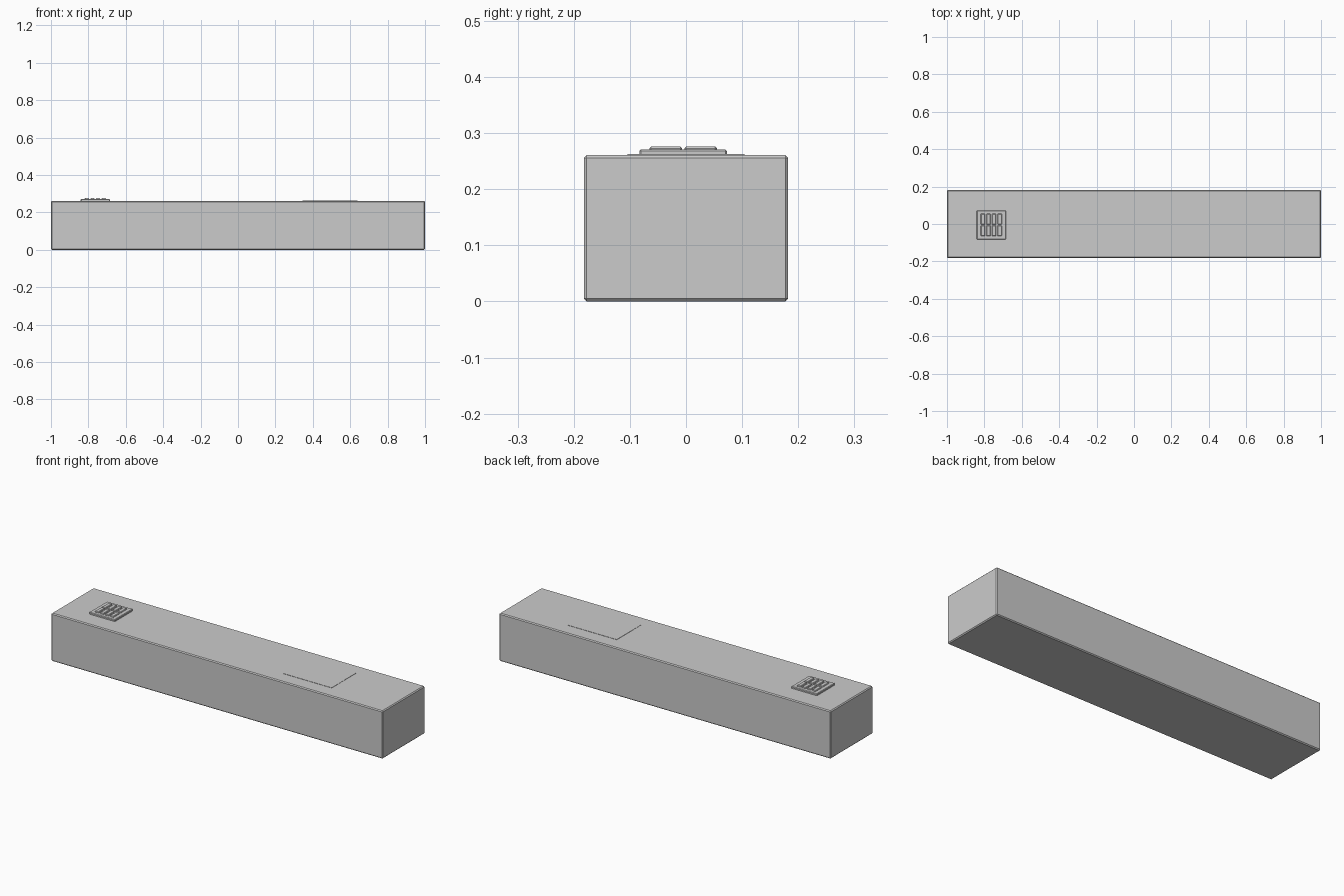
import bpy

if "Cube" in bpy.data.objects:
    bpy.data.objects.remove(bpy.data.objects["Cube"])


def box(name, x, y, z, bevel=0.0):
    """Box from (min, max) ranges, with an optional chamfer."""
    bpy.ops.mesh.primitive_cube_add(
        size=1, location=(sum(x) / 2, sum(y) / 2, sum(z) / 2))
    ob = bpy.context.object
    ob.name = name
    ob.scale = (x[1] - x[0], y[1] - y[0], z[1] - z[0])
    bpy.ops.object.transform_apply(location=False, rotation=False, scale=True)
    if bevel:
        mod = ob.modifiers.new("chamfer", "BEVEL")
        mod.width = bevel
        mod.segments = 1
    return ob


# long chamfered beam
box("beam_body", (-1, 1), (-0.182, 0.182), (0, 0.261), 0.005)

# thin raised panel near the right end
box("access_panel", (0.345, 0.638), (-0.104, 0.104), (0.255, 0.2625))

# grille base near the left end
cx, cy = -0.763, -0.005
box("grille_base", (cx - 0.078, cx + 0.078), (cy - 0.078, cy + 0.078),
    (0.255, 0.271), 0.003)

# raised slats: four columns in two rows
for col in range(4):
    for row in range(2):
        x = cx + (col - 1.5) * 0.030
        y = cy + (row - 0.5) * 0.062
        box(f"grille_slat_{col}_{row}", (x - 0.0115, x + 0.0115),
            (y - 0.029, y + 0.029), (0.265, 0.276), 0.003)
